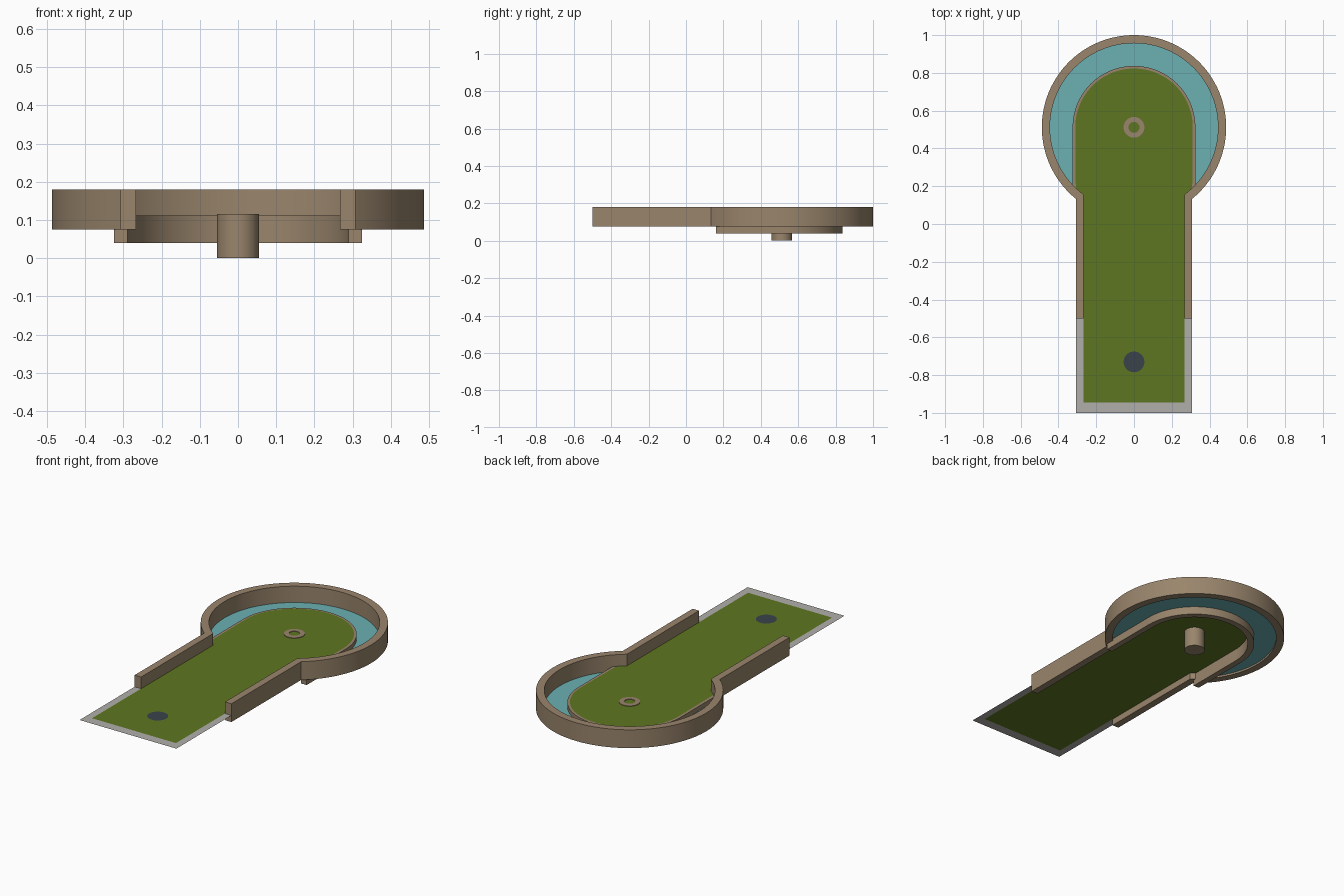
import bpy, bmesh
from math import pi, cos, sin, acos

if "Cube" in bpy.data.objects:
    bpy.data.objects.remove(bpy.data.objects["Cube"], do_unlink=True)


def material(name, rgb):
    linear = [((c / 255 + 0.055) / 1.055) ** 2.4 for c in rgb] + [1]
    m = bpy.data.materials.new(name)
    m.use_nodes = True
    m.diffuse_color = linear
    m.node_tree.nodes["Principled BSDF"].inputs["Base Color"].default_value = linear
    return m


wood = material("tan wood", (153, 133, 108))
turf = material("green turf", (94, 118, 33))
water_blue = material("pool blue", (108, 177, 180))
stone = material("pale grey", (177, 175, 171))
dark = material("dark slate", (58, 66, 74))

CENTRE = 0.512     # middle of the round end
LANE = 0.267       # half width between the side walls
EDGE = 0.308       # half width outside the side walls
FLOOR = 0.113      # playing surface height


def finish(name, bm, mat):
    bmesh.ops.recalc_face_normals(bm, faces=bm.faces)
    mesh = bpy.data.meshes.new(name)
    bm.to_mesh(mesh)
    bm.free()
    obj = bpy.data.objects.new(name, mesh)
    bpy.context.collection.objects.link(obj)
    mesh.materials.append(mat)
    bpy.ops.object.select_all(action='DESELECT')
    obj.select_set(True)
    bpy.context.view_layer.objects.active = obj
    bpy.ops.object.shade_smooth_by_angle(angle=pi / 6)
    return obj


def arc(radius, start, end, steps=64, cy=CENTRE):
    angles = [start + (end - start) * i / steps for i in range(steps + 1)]
    return [(radius * cos(a), cy + radius * sin(a)) for a in angles]


def band(name, outer, inner, z, mat, bottom=None, closed=False):
    """Strip between two matching paths, solid when a bottom is given."""
    bm = bmesh.new()

    def row(path, h):
        return [bm.verts.new((x, y, h)) for x, y in path]

    rails = [row(outer, z), row(inner, z)]
    if bottom is not None:
        rails += [row(inner, bottom), row(outer, bottom)]
    n = len(outer)
    sides = len(rails) if bottom is not None else 1
    for k in range(sides):
        a, b = rails[k], rails[(k + 1) % len(rails)]
        for i in range(n if closed else n - 1):
            j = (i + 1) % n
            bm.faces.new((a[i], a[j], b[j], b[i]))
    if bottom is not None and not closed:
        for i in (0, n - 1):
            bm.faces.new([r[i] for r in rails])
    return finish(name, bm, mat)


def sheet(name, outline, z, mat):
    bm = bmesh.new()
    face = bm.faces.new([bm.verts.new((x, y, z)) for x, y in outline])
    if face.normal.z < 0:
        face.normal_flip()
    bm.normal_update()
    return finish(name, bm, mat)


def circle(radius, cy):
    return arc(radius, 0, 2 * pi, 48, cy)[:-1]


# Keyhole-shaped outer wall
def keyhole(half, radius):
    a = -acos(half / radius)
    return [(half, -0.5)] + arc(radius, a, pi - a, 96) + [(-half, -0.5)]


band("outer_wall", keyhole(EDGE, 0.488), keyhole(LANE, 0.445), 0.18, wood, 0.075)


# Curb supporting the island
def horseshoe(radius):
    return [(radius, 0.16)] + arc(radius, 0, pi) + [(-radius, 0.16)]


band("island_curb", horseshoe(0.325), horseshoe(0.29), FLOOR - 0.001, wood, 0.04)

# Water between the curb and the round wall
start = -acos(0.325 / 0.447)
shore = arc(0.447, start, pi - start, 96)
inner_shore = []
for i, (x, y) in enumerate(shore):
    a = start + (pi - 2 * start) * i / 96
    side = max(-1, min(1, cos(a)))
    if a < 0 or a > pi:
        inner_shore.append((0.324 if side > 0 else -0.324, y))
    else:
        inner_shore.append((0.324 * side, CENTRE + 0.324 * sin(a)))
band("water", shore, inner_shore, 0.086, water_blue)

# Turf lane with the rounded island, and the pale border at the start
NEAR = -0.945
sheet("turf_lane",
      [(-LANE, NEAR), (LANE, NEAR), (LANE, 0.156), (EDGE, 0.17)]
      + arc(EDGE + 0.003, 0, pi) + [(-EDGE, 0.17), (-LANE, 0.156)], FLOOR, turf)
band("start_border",
     [(EDGE, -0.5), (EDGE, -1), (-EDGE, -1), (-EDGE, -0.5)],
     [(LANE, -0.5), (LANE, NEAR), (-LANE, NEAR), (-LANE, -0.5)], FLOOR, stone)

# Tee spot
sheet("tee_spot", circle(0.055, -0.73), FLOOR + 0.002, dark)

# Cup with a dark hole
band("cup", circle(0.055, CENTRE), circle(0.029, CENTRE), FLOOR + 0.003, wood, 0.0, True)
sheet("cup_hole", circle(0.029, CENTRE), FLOOR - 0.003, dark)
sheet("cup_base", circle(0.029, CENTRE), 0.0, wood)
